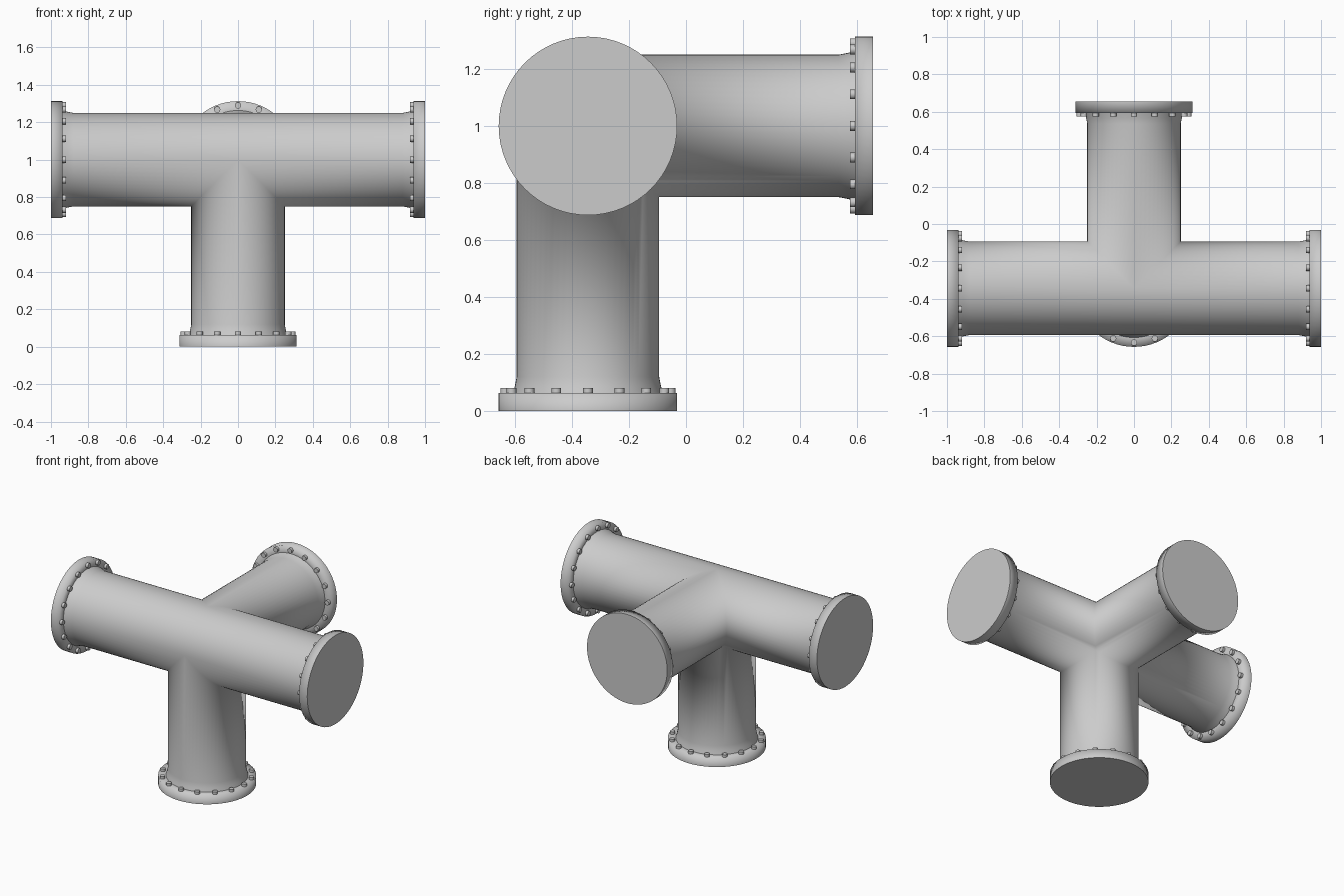
import bpy, bmesh, math
from mathutils import Vector, Matrix

cube = bpy.data.objects.get("Cube")
if cube:
    bpy.data.objects.remove(cube, do_unlink=True)

CENTRE = Vector((0, -0.344, 1))
SEGMENTS = 64
PIPE_RADIUS = 0.25
FLANGE_RADIUS = 0.313
FLANGE_START = 0.937
BOLTS = 16

ARMS = {
    "left": Vector((1, 0, 0)),
    "right": Vector((-1, 0, 0)),
    "back": Vector((0, 1, 0)),
    "bottom": Vector((0, 0, -1)),
}

grey = bpy.data.materials.new("pipe grey")
grey.use_nodes = True
colour = (0.6, 0.6, 0.6, 1)
grey.diffuse_color = colour
grey.node_tree.nodes["Principled BSDF"].inputs["Base Color"].default_value = colour


def make_object(name, bm):
    mesh = bpy.data.meshes.new(name)
    bm.to_mesh(mesh)
    bm.free()
    mesh.materials.append(grey)
    obj = bpy.data.objects.new(name, mesh)
    bpy.context.collection.objects.link(obj)
    obj.location = CENTRE
    return obj


def side_axes(d):
    u = Vector((0, 1, 0)) if abs(d.x) > 0.5 else Vector((1, 0, 0))
    return u, d.cross(u)


def add_arm(bm, d):
    """One pipe arm: mitred inner end, flared neck, flange and closed end."""
    u, v = side_axes(d)
    others = [e for e in ARMS.values() if e != d]
    spokes = [u * math.cos(a) + v * math.sin(a)
              for a in (2 * math.pi * i / SEGMENTS for i in range(SEGMENTS))]
    # the inner end follows the seam where equal pipes meet
    rings = [[bm.verts.new(PIPE_RADIUS * (s + d * max(s.dot(e) for e in others)))
              for s in spokes]]
    profile = [(PIPE_RADIUS, 0.88), (0.256, 0.912), (0.263, FLANGE_START),
               (FLANGE_RADIUS, FLANGE_START), (FLANGE_RADIUS, 1)]
    for radius, along in profile:
        rings.append([bm.verts.new(s * radius + d * along) for s in spokes])
    for a, b in zip(rings, rings[1:]):
        for i in range(SEGMENTS):
            j = (i + 1) % SEGMENTS
            bm.faces.new((a[i], a[j], b[j], b[i])).smooth = True
    bm.faces.new(rings[-1])
    # crisp edges at the neck seam and around the end plate
    for ring in (rings[3], rings[5]):
        for i in range(SEGMENTS):
            bm.edges.get((ring[i - 1], ring[i])).smooth = False


# Pipe body: four arms welded along their seams
bm = bmesh.new()
for direction in ARMS.values():
    add_arm(bm, direction)
bmesh.ops.remove_doubles(bm, verts=bm.verts, dist=0.0005)
bmesh.ops.recalc_face_normals(bm, faces=bm.faces)
make_object("pipe_junction", bm)

# Bolt heads: a ring on the inner face of each flange
for name, d in ARMS.items():
    bm = bmesh.new()
    u, v = side_axes(d)
    turn = d.to_track_quat('Z', 'Y').to_matrix().to_4x4()
    for i in range(BOLTS):
        a = 2 * math.pi * i / BOLTS
        spot = (u * math.cos(a) + v * math.sin(a)) * 0.29 + d * (FLANGE_START - 0.006)
        bmesh.ops.create_cone(bm, cap_ends=True, segments=12, radius1=0.017,
                              radius2=0.017, depth=0.024,
                              matrix=Matrix.Translation(spot) @ turn)
    for face in bm.faces:
        face.smooth = len(face.verts) == 4
    for edge in bm.edges:
        edge.smooth = all(f.smooth for f in edge.link_faces)
    make_object(name + "_flange_bolts", bm)
